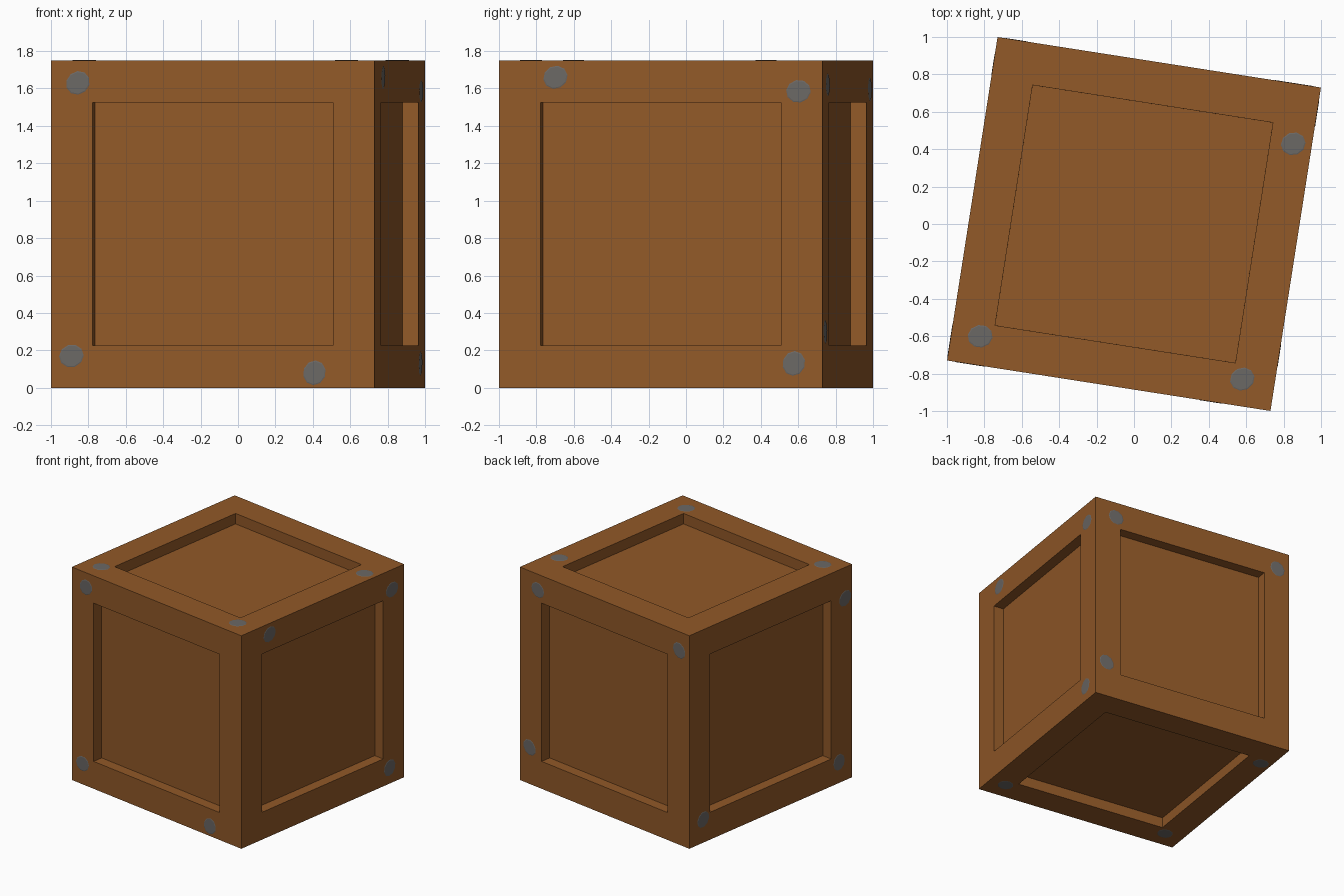
import bpy, bmesh, math, random
from mathutils import Vector, Matrix

if "Cube" in bpy.data.objects:
    bpy.data.objects.remove(bpy.data.objects["Cube"])

H = 0.875                      # half of the crate's side
BORDER, DEPTH = 0.225, 0.086   # frame width and panel recess
TURN = Matrix.Translation((0, 0, H)) @ Matrix.Rotation(math.radians(-8.87), 4, 'Z')
random.seed(4)


def material(name, rgb):
    m = bpy.data.materials.new(name)
    m.diffuse_color = (*rgb, 1)
    m.use_nodes = True
    m.node_tree.nodes["Principled BSDF"].inputs["Base Color"].default_value = m.diffuse_color
    return m


def make_object(name, bm, mat):
    bmesh.ops.recalc_face_normals(bm, faces=bm.faces)
    bm.transform(TURN)
    me = bpy.data.meshes.new(name)
    bm.to_mesh(me)
    bm.free()
    me.materials.append(mat)
    ob = bpy.data.objects.new(name, me)
    bpy.context.collection.objects.link(ob)
    return ob


wood = material("brown wood", (0.287, 0.100, 0.021))
steel = material("grey steel", (0.147, 0.138, 0.130))

# Crate: cube with a flat frame and a sunken panel on every side
bm = bmesh.new()
bmesh.ops.create_cube(bm, size=2 * H)
bm.normal_update()
panels = [(f, f.normal.copy()) for f in bm.faces]
for thickness in (BORDER, 0.0002):          # frame, then the recess wall
    bmesh.ops.inset_individual(bm, faces=[f for f, n in panels], depth=0,
                               thickness=thickness, use_even_offset=True)
    bm.normal_update()
for f, normal in panels:
    bmesh.ops.translate(bm, verts=f.verts, vec=normal * -DEPTH)
make_object("crate", bm, wood)

# Nail heads: (side, axis, sign, positions along the two other axes)
NAILS = [
    ("front", 1, -1, [(-0.73, 0.755), (-0.765, -0.705), (0.55, -0.795)]),
    ("right", 0, 1, [(-0.57, 0.785), (0.745, 0.71), (0.72, -0.745)]),
    ("back", 1, 1, [(0.69, 0.745), (0.775, -0.575), (-0.77, 0.72)]),
    ("left", 0, -1, [(-0.80, 0.62), (-0.735, -0.705), (0.725, -0.685)]),
    ("top", 2, 1, [(0.775, 0.555), (-0.72, -0.72), (0.70, -0.73)]),
    ("bottom", 2, -1, [(-0.79, 0.59), (-0.715, -0.72), (0.73, -0.715)]),
]
for side, axis, sign, spots in NAILS:
    bm = bmesh.new()
    for p, q in spots:
        centre = [p, q]
        centre.insert(axis, sign * H)
        normal = Vector([sign if i == axis else 0 for i in range(3)])
        place = (Matrix.Translation(centre)
                 @ normal.to_track_quat('Z', 'Y').to_matrix().to_4x4()
                 @ Matrix.Rotation(random.uniform(0, 3), 4, 'Z')
                 @ Matrix.Diagonal((1.05, 0.95, 1, 1)))
        # shallow bevelled disc, its rim sunk just below the wood
        bmesh.ops.create_cone(bm, cap_ends=True, segments=10, radius1=0.070,
                              radius2=0.058, depth=0.003, matrix=place)
    make_object(side + "_nail_heads", bm, steel)
